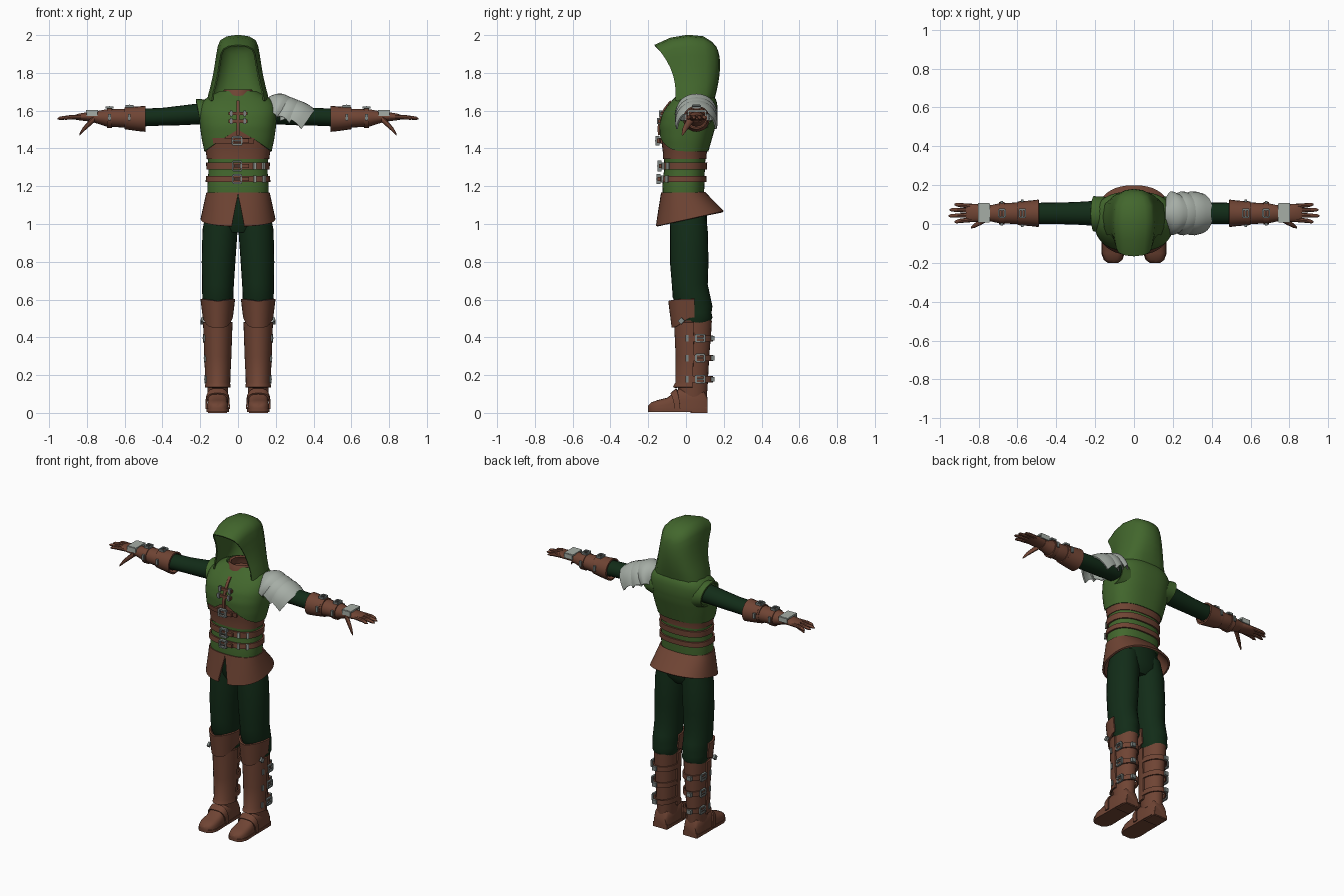
import bpy, bmesh, math
from mathutils import Vector, Matrix

if "Cube" in bpy.data.objects:
    bpy.data.objects.remove(bpy.data.objects["Cube"])

def material(name, rgb):
    m = bpy.data.materials.new(name)
    m.diffuse_color = (*rgb, 1)
    m.use_nodes = True
    m.node_tree.nodes["Principled BSDF"].inputs["Base Color"].default_value = m.diffuse_color
    return m

GREEN = material("leaf green cloth", (.055, .135, .026))
DARK = material("dark green cloth", (.006, .025, .009))
BROWN = material("brown leather", (.16, .058, .034))
STEEL = material("pale steel", (.38, .42, .38))
IRON = material("iron fittings", (.2, .23, .22))
PI, TAU = math.pi, math.tau

def finish(name, bm, mat, thick=0, angle=40):
    bmesh.ops.remove_doubles(bm, verts=bm.verts, dist=1e-5)
    bmesh.ops.recalc_face_normals(bm, faces=bm.faces)
    me = bpy.data.meshes.new(name)
    bm.to_mesh(me)
    bm.free()
    me.materials.append(mat)
    ob = bpy.data.objects.new(name, me)
    bpy.context.collection.objects.link(ob)
    bpy.ops.object.select_all(action='DESELECT')
    ob.select_set(True)
    bpy.context.view_layer.objects.active = ob
    if thick:
        s = ob.modifiers.new("thickness", 'SOLIDIFY')
        s.thickness, s.offset = thick, 0
        bpy.ops.object.modifier_apply(modifier=s.name)
    bpy.ops.object.shade_smooth_by_angle(angle=math.radians(angle))
    return ob

def grid(name, rows, mat, closed=True, caps=True, thick=0):
    """Skin a list of equally long point rows."""
    bm = bmesh.new()
    vs = [[bm.verts.new(p) for p in r] for r in rows]
    n = len(rows[0])
    for a, b in zip(vs, vs[1:]):
        for i in range(n if closed else n - 1):
            j = (i + 1) % n
            bm.faces.new((a[i], a[j], b[j], b[i]))
    if closed and caps:
        bm.faces.new(vs[0])
        bm.faces.new(vs[-1])
    return finish(name, bm, mat, thick)

def tube(name, secs, mat, axis='z', n=20, skew=0, caps=True, thick=0, t0=0, t1=TAU):
    """Sections are (x, y, z, radius_a, radius_b) around the z or x axis."""
    closed = t1 - t0 > 6.28
    rows = []
    for x, y, z, a, b in secs:
        r = []
        for i in range(n if closed else n + 1):
            t = t0 + (t1 - t0) * i / n
            c, s = math.cos(t), math.sin(t)
            r.append((x + a * c, y + b * s, z) if axis == 'z'
                     else (x + skew * b * s, y + a * c, z + b * s))
        rows.append(r)
    return grid(name, rows, mat, closed, caps, thick)

def boxes(name, parts, mat, loc=(0, 0, 0), u=(1, 0, 0), n=(0, 0, 1)):
    """Boxes (centre, size) in a local frame: u along, n outward."""
    u, n = Vector(u).normalized(), Vector(n).normalized()
    M = Matrix((u, n.cross(u), n)).transposed().to_4x4()
    M.translation = loc
    bm = bmesh.new()
    for c, s in parts:
        bmesh.ops.create_cube(bm, size=1, matrix=M @ Matrix.Translation(c) @ Matrix.Diagonal((*s, 1)))
    return finish(name, bm, mat)

def buckle(name, loc, u, n, w, h, t=.012):
    """Square frame with a prong."""
    b = .009
    boxes(name, [((-w/2, 0, 0), (b, h, t)), ((w/2, 0, 0), (b, h, t)), ((0, h/2, 0), (w, b, t)),
                 ((0, -h/2, 0), (w, b, t)), ((0, 0, t/2), (w, .006, .006))], IRON, loc, u, n)

# Torso profile: height, half width, front y, back y
TORSO = [(1.13, .155, -.12, .09), (1.2, .157, -.12, .092), (1.3, .15, -.11, .095), (1.38, .16, -.112, .1),
         (1.45, .175, -.122, .12), (1.52, .185, -.125, .14), (1.58, .19, -.11, .15), (1.62, .185, -.085, .15),
         (1.655, .165, -.055, .145), (1.68, .12, -.03, .125), (1.7, .08, -.015, .105)]

def section(z):
    for a, b in zip(TORSO, TORSO[1:]):
        if z <= b[0]:
            f = max(0, (z - a[0]) / (b[0] - a[0]))
            return [p + (q - p) * f for p, q in zip(a, b)][1:]
    return TORSO[-1][1:]

def power(v, e=.8):
    return math.copysign(abs(v) ** e, v)

def torso(z, t, off=0):
    w, f, b = section(z)
    return ((w + off) * power(math.cos(t)), (f + b) / 2 + ((b - f) / 2 + off) * power(math.sin(t)), z)

def band(name, z0, z1, off, mat, t0=0, t1=TAU, rows=2, thick=.01):
    closed = t1 - t0 > 6.28
    k = 40 if closed else 13
    ts = [t0 + (t1 - t0) * i / 40 for i in range(40)] if closed else [t0 + (t1 - t0) * i / 12 for i in range(k)]
    grid(name, [[torso(z0 + (z1 - z0) * j / (rows - 1), t, off) for t in ts] for j in range(rows)],
         mat, closed, False, thick)

# Tunic, chest guard and vest with a pointed front opening
band("tunic", 1.14, 1.37, 0, GREEN, rows=8)
band("chest_guard", 1.345, 1.53, .005, BROWN, rows=8)
ts = [TAU * i / 48 for i in range(48)]
def hem(t):
    x, y, _ = torso(1.42, t)
    return 1.385 + (max(0, .115 * (1 - abs(x) / .17)) if y < 0 else 0)
grid("vest", [[torso(hem(t) + (1.7 - hem(t)) * j / 16, t, .012) for t in ts] for j in range(17)],
     GREEN, True, False, .01)
band("upper_belt", 1.288, 1.326, .011, BROWN)
band("lower_belt", 1.222, 1.254, .011, BROWN)
band("chest_strap", 1.427, 1.455, .017, BROWN, -2.25, -1.2)
for nm, z, w, h in (("chest", 1.441, .05, .04), ("upper_belt", 1.307, .045, .05), ("lower_belt", 1.238, .045, .042)):
    buckle(nm + "_buckle", (-.005, section(z)[1] - .03, z), (1, 0, 0), (0, -1, 0), w, h, .02)
    boxes(nm + "_tongue", [((0, 0, 0), (.075, .022, .016))], BROWN, (.02, section(z)[1] - .026, z), n=(0, -1, 0))
for z in (1.307, 1.238):
    for t in (-1.12, -.72):
        x, y, _ = torso(z, t, .02)
        boxes("belt_tip", [((0, 0, 0), (.014, .036, .012))], STEEL, (x, y, z), (-math.sin(t), math.cos(t), 0),
              (math.cos(t), math.sin(t), 0))

# Front placket with lacing toggles
grid("placket", [[(x, section(z)[1] - .02, z) for x in (-.009, .009)]
                 for z in [1.47 + .02 * i for i in range(10)]], BROWN, False, False, .012)
for z in (1.585, 1.545):
    y = section(z)[1] - .022
    boxes("toggle_strap", [((0, 0, 0), (.1, .018, .014))], BROWN, (0, y, z), n=(0, -1, 0))
    boxes("toggle_tips", [((s * .035, 0, .005), (.014, .032, .016)) for s in (-1, 1)], IRON, (0, y, z), n=(0, -1, 0))

# Flared leather skirt, slit at the front, hem rising to the back
rows = []
for j in range(7):
    f, r = j / 6, []
    d = .14 * max(0, f - .1)
    for i in range(41):
        t = -PI / 2 + d + (TAU - 2 * d) * i / 40
        a = Vector(torso(1.165, t, .006))
        b = Vector((.192 * power(math.cos(t), .85), .02 + .175 * power(math.sin(t), .85), 0))
        b.z = .988 + (b.y + .155) * .22
        r.append(a.lerp(b, f))
    rows.append(r)
grid("skirt", rows, BROWN, False, False, .012)

# Hood swept from the face opening to the back; each arch is (bottom, middle, top, half width)
ARCHES = [((-.055, 1.655), (-.075, 1.81), (-.165, 1.945), .135), ((-.02, 1.64), (-.03, 1.82), (-.08, 1.983), .152),
          ((.04, 1.63), (.025, 1.82), (.01, 1.998), .162), ((.1, 1.64), (.105, 1.82), (.09, 1.99), .15),
          ((.13, 1.65), (.15, 1.82), (.135, 1.962), .112), ((.143, 1.66), (.17, 1.82), (.158, 1.935), .06),
          ((.148, 1.665), (.176, 1.82), (.162, 1.925), .0)]
HW = [(0, 1), (.12, .96), (.25, .88), (.4, .8), (.55, .74), (.7, .69), (.83, .64), (.92, .56), (.975, .36), (1, 0)]
rows = []
for bot, mid, top, w in ARCHES:
    half = []
    for h, k in HW:
        q = [b * 2 * (h - .5) * (h - 1) + m * 4 * h * (1 - h) + t * 2 * h * (h - .5) for b, m, t in zip(bot, mid, top)]
        half.append((w * k, q[0], q[1]))
    rows.append(half + [(-x, y, z) for x, y, z in half[-2::-1]])
grid("hood", rows, GREEN, False, False, .008)
tube("collar", [(0, .035, 1.62, .085, .085), (0, .035, 1.68, .08, .08), (0, .035, 1.71, .068, .065)],
     BROWN, caps=False, thick=.014)
tube("collar_floor", [(0, .035, 1.64, .08, .08), (0, .035, 1.66, .075, .075)], BROWN)

# Layered shoulder plate, left side only
for k in range(3):
    rows = []
    for j in range(6):
        f, r = j / 5, []
        for i in range(17):
            v = i / 8 - 1
            x = .165 + .03 * k + (.11 + .035 * k) * f - .07 * f * v * v
            top = 1.67 + .022 * math.sin(f * 2.4) - (.018 + .02 * k) * f * f - .012 * k
            r.append((x, .055 + (.075 + .035 * math.sin(f * 2.2)) * math.sin(v * 1.45), top - .1 * v * v))
        rows.append(r)
    grid("shoulder_plate", rows, STEEL, False, False, .009)

# Hips
tube("hips", [(0, .01, .955, .1, .07), (0, .015, 1.0, .165, .095), (0, .01, 1.08, .165, .1), (0, 0, 1.16, .15, .1)], DARK)

for s in (-1, 1):
    # Sleeve and vest cap
    tube("sleeve", [(s*.14, .055, 1.59, .065, .06), (s*.22, .055, 1.582, .063, .055), (s*.3, .055, 1.575, .058, .052),
                    (s*.4, .055, 1.568, .055, .047), (s*.52, .055, 1.563, .054, .047)], DARK, 'x')
    tube("vest_cap", [(s*.14, .05, 1.565, .085, .085), (s*.185, .052, 1.577, .084, .08),
                      (s*.208, .053, 1.583, .086, .075)], GREEN, 'x', skew=s*.2, caps=False, thick=.01)
    # Gauntlet
    tube("gauntlet_cuff", [(s*.49, .055, 1.557, .066, .064), (s*.53, .055, 1.557, .061, .06),
                           (s*.6, .055, 1.56, .055, .053)], BROWN, 'x', caps=False, thick=.01)
    tube("gauntlet", [(s*.5, .055, 1.56, .05, .05), (s*.6, .055, 1.56, .056, .05), (s*.7, .055, 1.562, .05, .045),
                      (s*.73, .055, 1.564, .043, .037), (s*.76, .055, 1.566, .042, .03)], BROWN, 'x')
    for x, r in ((.575, .063), (.68, .057)):
        tube("wrist_strap", [(s*(x - .014), .055, 1.56, r, r - .005), (s*(x + .014), .055, 1.56, r, r - .005)], BROWN, 'x')
        buckle("wrist_buckle", (s*x, .055, 1.56 + r), (0, 1, 0), (0, 0, 1), .04, .032)
        for sy in (-1, 1):
            boxes("wrist_stud", [((0, 0, 0), (.014, .034, .014))], IRON, (s*x, .055 + sy*r, 1.565), (1, 0, 0), (0, sy, 0))
    # Hand with back plate, fingers and thumb
    tube("palm", [(s*.745, .055, 1.567, .038, .026), (s*.79, .055, 1.568, .046, .025), (s*.84, .058, 1.567, .046, .018),
                  (s*.865, .06, 1.565, .042, .012)], BROWN, 'x')
    boxes("hand_plate", [((0, 0, 0), (.062, .09, .01)), ((0, .047, -.012), (.06, .008, .03)),
                         ((0, -.047, -.012), (.06, .008, .03))], STEEL, (s*.773, .058, 1.598))
    for y0, y1, tip in ((.022, .012, .925), (.046, .042, .955), (.07, .073, .95), (.092, .1, .925)):
        tube("finger", [(s*.83, y0, 1.567, .012, .012), (s*.89, (y0 + y1) / 2, 1.565, .0115, .0115),
                        (s*(tip - .012), y1, 1.56, .009, .009), (s*tip, y1, 1.557, .003, .003)], BROWN, 'x', 8)
    tube("thumb", [(s*.76, .03, 1.558, .02, .02), (s*.79, .01, 1.53, .016, .018), (s*.82, -.008, 1.5, .012, .014),
                   (s*.838, -.018, 1.476, .005, .007)], BROWN, 'x', 10)

    # Trouser leg, gathered below the knee
    tube("trouser_leg", [(s*x, y, z, a, b) for x, y, z, a, b in (
        (.085, .01, 1.08, .08, .09), (.095, .015, .97, .093, .1), (.103, .017, .8, .089, .102), (.106, .02, .68, .084, .095),
        (.107, .03, .61, .082, .1), (.107, .045, .565, .08, .095), (.107, .055, .53, .076, .08),
        (.107, .055, .505, .078, .085), (.107, .05, .46, .06, .07))], DARK, 'z', 24)
    # Boot shaft, shin plate and knee cuff
    tube("boot_shaft", [(s*.107, y, z, a, b) for y, z, a, b in (
        (.035, .08, .052, .075), (.035, .15, .056, .08), (.04, .3, .062, .083), (.043, .42, .067, .09),
        (.045, .49, .068, .092))], BROWN, 'z', 24)
    tube("shin_plate", [(s*.107, y, z, a, b) for y, z, a, b in (
        (.035, .135, .064, .1), (.035, .16, .06, .086), (.04, .3, .067, .09), (.042, .48, .073, .1))],
        BROWN, 'z', 16, thick=.01, t0=PI, t1=TAU)
    rows = []
    for j in range(5):
        f, r = j / 4, []
        for i in range(17):
            t = PI + PI * i / 16
            z0 = .452 + .055 * abs(math.cos(t)) ** 4
            r.append((s*.107 + (.074 + .012 * f) * math.cos(t), .045 + (.115 + .018 * f) * math.sin(t),
                      z0 + (.592 + .012 * abs(math.cos(t)) - z0) * f))
        rows.append(r)
    grid("knee_cuff", rows, BROWN, False, False, .012)
    boxes("knee_stud", [((0, 0, 0), (.026, .026, .014))], IRON, (s*.19, -.025, .487), (0, 1, 1), (s, -.2, 0))
    for z, r in ((.395, .07), (.29, .066), (.178, .062)):
        tube("boot_strap", [(s*.107, .042, z + d, r, .096) for d in (-.016, .016)], BROWN, 'z', 24, t0=-.3, t1=PI + .3, thick=.008)
        buckle("boot_buckle", (s*(.109 + r), .075, z), (0, 1, 0), (s, .1, 0), .045, .038)
        boxes("boot_stud", [((0, 0, 0), (.016, .034, .012))], IRON, (s*(.107 + r), .005, z), (0, 1, 0), (s, 0, 0))
        boxes("strap_tip", [((0, 0, 0), (.028, .026, .02))], IRON, (s*.125, .142, z), (1, 0, 0), (0, 1, 0))
    # Foot from rounded sections, with sole, heel and instep strap
    FOOT = [(.115, .044, .08), (.095, .052, .12), (.03, .055, .13), (-.035, .055, .13), (-.065, .055, .105),
            (-.1, .057, .08), (-.15, .057, .068), (-.185, .045, .055), (-.2, .024, .038)]
    grid("foot", [[(s*.108 + w * power(math.cos(PI * i / 12), .6), y, .015 + (h - .015) * power(math.sin(PI * i / 12), .6))
                   for i in range(13)] for y, w, h in FOOT], BROWN)
    grid("sole", [[(s*.108 + (w + .003) * a, y, z) for a, z in ((-1, .006), (1, .006), (1, .024), (-1, .024))]
                  for y, w, h in FOOT], BROWN)
    boxes("heel", [((0, 0, 0), (.1, .09, .03))], BROWN, (s*.108, .068, .015))
    grid("instep_strap", [[(s*.108 + .061 * power(math.cos(PI * i / 12), .6), y - .02 * math.sin(PI * i / 12),
                            .02 + h * power(math.sin(PI * i / 12), .6))
                           for i in range(13)] for y, h in ((-.03, .107), (-.06, .082))], BROWN, False, False, .008)
